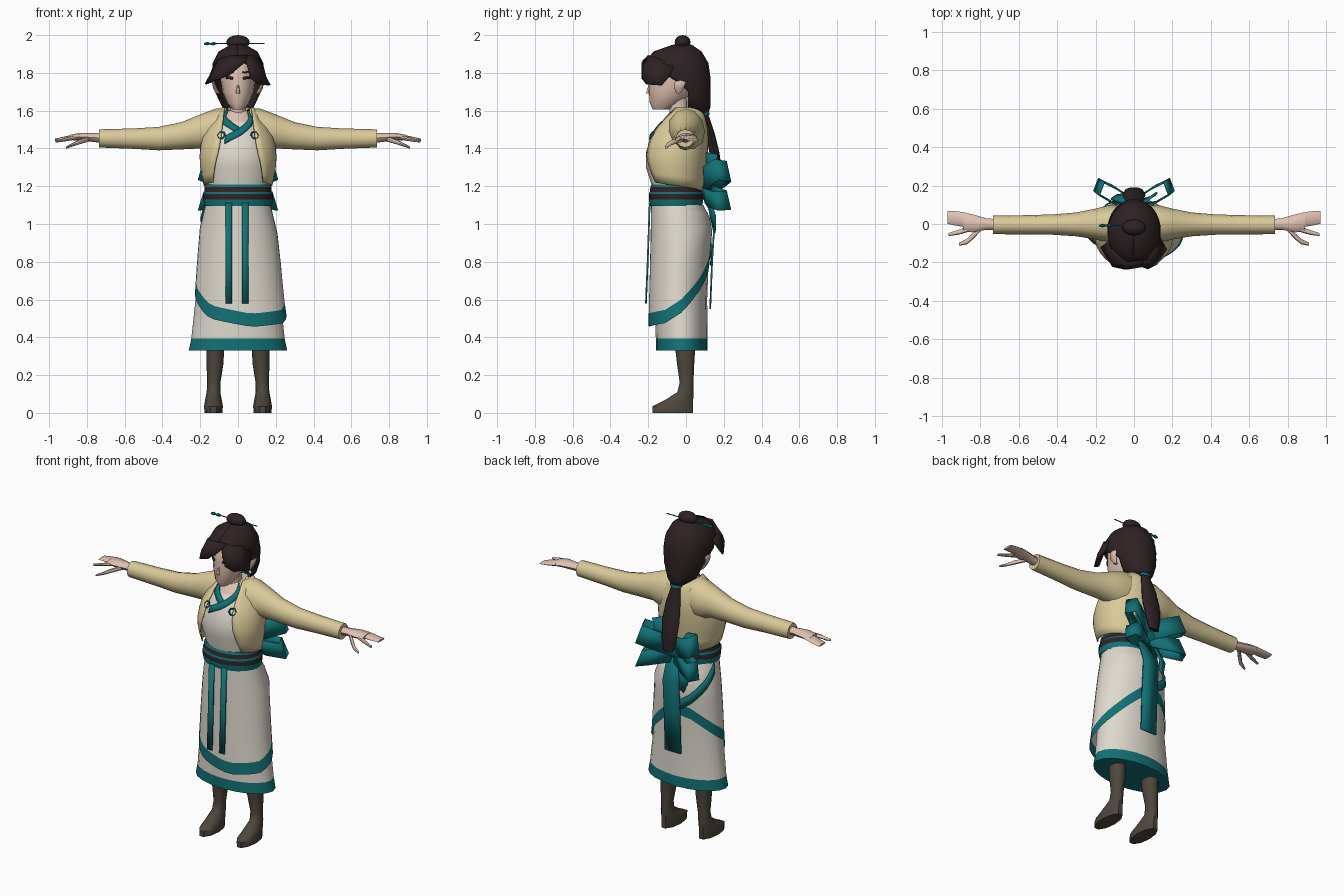
import bpy, bmesh
from math import sin, cos, asin, pi, radians
from mathutils import Vector

cube = bpy.data.objects.get("Cube")
if cube:
    bpy.data.objects.remove(cube)


def material(name, r, g, b):
    m = bpy.data.materials.new(name)
    m.diffuse_color = (r, g, b, 1)
    m.use_nodes = True
    bsdf = m.node_tree.nodes["Principled BSDF"]
    bsdf.inputs["Base Color"].default_value = (r, g, b, 1)
    bsdf.inputs["Roughness"].default_value = 0.9
    return m


CREAM = material("cream jacket", .70, .59, .32)
WHITE = material("off white cloth", .74, .70, .62)
TEAL = material("teal trim", .006, .165, .18)
HAIR = material("dark brown", .027, .016, .017)
SKIN = material("skin", .74, .54, .44)
BOOT = material("grey brown boots", .075, .062, .046)


def grid(name, rows, mats, closed=True, caps=False, thick=0, row_mat=None):
    """Skin a list of point rows; row_mat picks the material slot per row."""
    bm = bmesh.new()
    vs = [[bm.verts.new(p) for p in row] for row in rows]
    n = len(vs[0])
    for i in range(len(vs) - 1):
        for j in range(n if closed else n - 1):
            k = (j + 1) % n
            f = bm.faces.new((vs[i][j], vs[i][k], vs[i + 1][k], vs[i + 1][j]))
            f.material_index = row_mat(i) if row_mat else 0
    if caps:
        for row, i in ((vs[0], 0), (vs[-1], len(vs) - 2)):
            f = bm.faces.new(row)
            f.material_index = row_mat(i) if row_mat else 0
    bmesh.ops.recalc_face_normals(bm, faces=bm.faces)
    me = bpy.data.meshes.new(name)
    bm.to_mesh(me)
    bm.free()
    ob = bpy.data.objects.new(name, me)
    bpy.context.collection.objects.link(ob)
    for m in mats:
        me.materials.append(m)
    if thick:
        mod = ob.modifiers.new("thickness", "SOLIDIFY")
        mod.thickness, mod.offset = thick, 0
    bpy.ops.object.select_all(action="DESELECT")
    ob.select_set(True)
    bpy.context.view_layer.objects.active = ob
    bpy.ops.object.shade_smooth_by_angle(angle=radians(45))
    return ob


def lerp(table, t):
    """Piecewise linear lookup; each entry is (key, value, ...)."""
    if t <= table[0][0]:
        return table[0][1:]
    for lo, hi in zip(table, table[1:]):
        if t <= hi[0]:
            f = (t - lo[0]) / (hi[0] - lo[0])
            return [a + (b - a) * f for a, b in zip(lo[1:], hi[1:])]
    return table[-1][1:]


def on(profile, deg, z, off=0.0):
    """Point on a profile of (z, half width, front y, back y); 0 degrees is front."""
    rx, front, back = lerp(profile, z)
    a = radians(deg)
    return Vector(((rx + off) * sin(a),
                   (front + back) / 2 - ((back - front) / 2 + off) * cos(a), z))


def body(name, profile, mats, n=20, off=0.0, **kw):
    rows = [[on(profile, 360 * j / n, p[0], off) for j in range(n)] for p in profile]
    return grid(name, rows, mats, caps=True, **kw)


def band(name, profile, path, half, off, mat):
    """Painted strip following (degrees, z) points on a profile."""
    fine = [(p[0] + (q[0] - p[0]) * k / 4, p[1] + (q[1] - p[1]) * k / 4)
            for p, q in zip(path, path[1:]) for k in range(4)] + [path[-1]]
    rows = [[on(profile, a, z + s * half, off) for a, z in fine] for s in (-1, 1)]
    return grid(name, rows, [mat], closed=False, thick=.006)


def tube(name, stations, axis, mat, n=10):
    """Loft of ellipses (x, y, z, r1, r2) across the x or z axis."""
    rows = []
    for x, y, z, r1, r2 in stations:
        ring = []
        for j in range(n):
            c, s = r1 * cos(2 * pi * j / n), r2 * sin(2 * pi * j / n)
            ring.append((x, y + c, z + s) if axis == "x" else (x + c, y + s, z))
        rows.append(ring)
    return grid(name, rows, [mat], caps=True)


def flip(points, side):
    return [(p[0] * side,) + tuple(p[1:]) for p in points]


# Skirt with teal hem
skirt = [(.33, .26, -.16, .115), (.395, .247, -.16, .115), (.6, .225, -.165, .112),
         (.8, .212, -.17, .12), (.98, .197, -.175, .135), (1.06, .18, -.18, .115),
         (1.11, .165, -.18, .08)]
body("skirt", skirt, [WHITE, TEAL], row_mat=lambda i: int(i == 0))

# Wrapped overskirt with a slanting hem
hem = [(-180, .80), (-150, .77), (-110, .67), (-80, .61), (-35, .50), (15, .455),
       (60, .475), (90, .53), (130, .64), (180, .80)]
levels = (0, .3, .6, .8, 1)
rows = []
for i in range(len(levels) + 1):
    row = []
    for j in range(36):
        a = j * 10 - 180
        low = lerp(hem, a)[0]
        z = low if i == len(levels) else 1.1 + (low + .07 - 1.1) * levels[i]
        t = (1.1 - z) / .6
        row.append(on(skirt, a, z, .005 + .035 * t * max(0, cos(radians(a - 30)))))
    rows.append(row)
grid("overskirt", rows, [WHITE, TEAL], row_mat=lambda i: int(i == len(levels) - 1))
band("overskirt_back_edge", skirt, [(172, .81), (210, .9), (240, .99), (262, 1.07)], .03, .012, TEAL)

# Front ribbons and back sash tail
for name, x in (("right", -.048), ("left", .038)):
    rows = [[(x + s * .017, y, z) for s in (-1, 1)]
            for y, z in ((-.192, 1.11), (-.203, .8), (-.212, .58))]
    grid("front_ribbon_" + name, rows, [TEAL], closed=False, thick=.009)
rows = [[(s * .055, y, z) for s in (-1, 1)]
        for y, z in ((.1, 1.14), (.15, 1.0), (.138, .8), (.128, .55))]
grid("sash_tail", rows, [TEAL], closed=False, thick=.009)
grid("sash_short_tail", [[(-.03, .12, 1.16), (-.06, .11, 1.16)], [(-.06, .155, 1.04), (-.12, .13, 1.04)],
     [(-.06, .155, .97), (-.09, .15, .95)]], [TEAL], closed=False, thick=.009)

# Boots
for side, name in ((-1, "right"), (1, "left")):
    leg = [(.13, -.07, 0, .047, .112), (.13, -.07, .035, .05, .112), (.13, -.035, .07, .044, .077),
           (.13, -.003, .11, .036, .045), (.128, .003, .16, .035, .038),
           (.122, -.002, .26, .045, .048), (.12, -.005, .37, .048, .058)]
    tube("boot_" + name, flip(leg, side), "z", BOOT)

# Shirt, with bare skin at the neckline
torso = [(1.08, .16, -.17, .07), (1.2, .155, -.18, .065), (1.3, .175, -.212, .08),
         (1.38, .18, -.212, .09), (1.47, .16, -.18, .095), (1.54, .12, -.13, .09),
         (1.6, .06, -.08, .06)]
body("shirt", torso, [WHITE, SKIN], row_mat=lambda i: int(i == 5))
band("collar_over", torso, [(48, 1.585), (32, 1.54), (5, 1.49), (-24, 1.445)], .02, .006, TEAL)
band("collar_under", torso, [(-60, 1.6), (-45, 1.555), (-22, 1.53), (2, 1.495)], .018, .004, TEAL)

# Open jacket
opening = [(1.15, .14), (1.3, .125), (1.4, .10), (1.5, .085), (1.6, .075), (1.62, .07)]
rows = []
for i in range(9):
    row = []
    for j in range(25):
        u = j / 24
        low = 1.17 + .05 * abs(2 * u - 1)
        z = low + (1.615 - low) * i / 8
        start = asin(min(.95, lerp(opening, z)[0] / (lerp(torso, z)[0] + .022)))
        start = start * 180 / pi
        row.append(on(torso, start + (360 - 2 * start) * u, z, .022))
    rows.append(row)
grid("jacket", rows, [CREAM], closed=False, thick=.008)

for side, name in ((-1, "right"), (1, "left")):
    # Sleeves
    sleeve = [(.06, .0, 1.50, .09, .115), (.12, .0, 1.49, .10, .12), (.2, 0, 1.49, .08, .09),
              (.3, -.002, 1.467, .062, .072), (.42, -.003, 1.452, .053, .062),
              (.55, -.004, 1.452, .05, .054), (.735, -.005, 1.453, .048, .048)]
    tube("sleeve_" + name, flip(sleeve, side), "x", CREAM, 12)
    # Hands
    palm = [(.72, -.003, 1.455, .028, .026), (.77, 0, 1.458, .03, .023),
            (.84, .003, 1.462, .047, .02), (.89, .012, 1.458, .048, .014)]
    fingers = [(.87, .02, 1.46, .038, .014), (.92, .028, 1.452, .038, .011),
               (.97, .035, 1.445, .034, .006)]
    index = [(.86, -.025, 1.458, .015, .012), (.91, -.042, 1.448, .013, .01),
             (.965, -.055, 1.437, .008, .006)]
    thumb = [(.79, -.015, 1.45, .014, .014), (.84, -.065, 1.435, .016, .013),
             (.87, -.092, 1.422, .014, .01), (.91, -.105, 1.405, .008, .006)]
    for part, pts in (("palm", palm), ("fingers", fingers), ("index_finger", index), ("thumb", thumb)):
        tube(part + "_" + name, flip(pts, side), "x", SKIN, 8)
    # Jacket button ring
    bpy.ops.mesh.primitive_torus_add(major_segments=6, minor_segments=4, major_radius=.021,
                                     minor_radius=.005, location=(side * .088, -.18, 1.47),
                                     rotation=(radians(65), 0, side * radians(25)))
    ring = bpy.context.object
    ring.name = "button_ring_" + name
    ring.data.materials.append(TEAL)
    # Bow loops, upper and lower
    for part, tip, root, wide in (("upper", 1.29, 1.21, .055), ("lower", 1.12, 1.16, .05)):
        path = [(.0, .09), (.1, .105), (.195, .16), (.17, .225), (.1, .19), (0, .125)]
        rows = []
        for x, y in path:
            z = root + (tip - root) * x / .2
            rows.append([(side * (x - s * .015), y - s * .012, z + s * wide) for s in (-1, 1)])
        grid("bow_%s_%s" % (part, name), rows, [TEAL], closed=False, thick=.006)
grid("bow_top_leaf", [[(-.02, .1, 1.2), (.05, .13, 1.18)], [(.02, .1, 1.3), (.11, .15, 1.27)],
     [(.05, .1, 1.38), (.12, .165, 1.37)]], [TEAL], closed=False, thick=.008)
tube("bow_knot", [(-.035, .12, 1.18, .03, .04), (.035, .12, 1.18, .03, .04)], "x", TEAL, 8)

# Layered belt
belt = [(z, .172 + bulge, -.185 - bulge, .08 + bulge) for z, bulge in
        ((1.095, .006), (1.13, .012), (1.16, .012), (1.17, .006), (1.195, .004), (1.21, -.003))]
body("belt", belt, [TEAL, HAIR], row_mat=lambda i: int(i in (1, 3)))

# Neck and head
tube("neck", [(0, -.03, 1.52, .055, .06), (0, -.04, 1.6, .043, .05), (0, -.05, 1.68, .045, .055)],
     "z", SKIN)
head = [(1.605, .028, -.175, -.08), (1.64, .058, -.192, -.03), (1.70, .083, -.196, .04),
        (1.76, .092, -.2, .08), (1.84, .092, -.195, .08), (1.9, .06, -.15, .05)]
body("head", head, [SKIN], n=16)
tube("nose", [(0, -.2, 1.69, .012, .013), (0, -.193, 1.74, .005, .006)], "z", SKIN, 6)
for side, name in ((-1, "right"), (1, "left")):
    band("eye_" + name, head, [(side * 17, 1.772), (side * 40, 1.775)], .007, .002, HAIR)
    band("eyebrow_" + name, head, [(side * 15, 1.802), (side * 42, 1.807)], .004, .002, HAIR)
    ear = [(.105, -.04, 1.69, .012, .01), (.122, -.035, 1.72, .01, .028),
           (.13, -.03, 1.75, .008, .03), (.12, -.025, 1.775, .006, .01)]
    tube("ear_" + name, flip(ear, side), "z", SKIN, 8)

# Hair shell, open around the face
scalp = [(1.585, .03, .06, .115), (1.62, .08, -.06, .125), (1.70, .118, -.11, .125),
         (1.78, .135, -.19, .125), (1.85, .132, -.215, .115), (1.91, .1, -.17, .08),
         (1.945, .04, -.07, .03)]
face_gap = [(1.585, 70), (1.62, 75), (1.7, 92), (1.75, 82), (1.80, 60), (1.87, 0)]
rows = []
for z in (1.585, 1.62, 1.66, 1.70, 1.74, 1.78, 1.815, 1.85, 1.88, 1.91, 1.945):
    gap = lerp(face_gap, z)[0]
    rows.append([on(scalp, gap + (360 - 2 * gap) * j / 20, z) for j in range(21)])
rows.append([(0, -.02, 1.947)] * 21)
grid("hair", rows, [HAIR], closed=False, thick=.008)

# Swept fringe, one panel to each side of the parting
right_fringe = [
    [(.05, -.19, 1.89), (-.04, -.2, 1.89), (-.1, -.15, 1.87), (-.125, -.08, 1.84)],
    [(.045, -.22, 1.87), (-.03, -.232, 1.85), (-.11, -.2, 1.81), (-.145, -.1, 1.79)],
    [(.03, -.22, 1.85), (-.05, -.232, 1.785), (-.11, -.22, 1.765), (-.172, -.12, 1.74)]]
left_fringe = [
    [(.03, -.19, 1.89), (.07, -.19, 1.89), (.11, -.13, 1.87), (.13, -.06, 1.84)],
    [(.04, -.22, 1.86), (.08, -.225, 1.83), (.125, -.17, 1.8), (.145, -.09, 1.78)],
    [(.045, -.22, 1.845), (.07, -.232, 1.77), (.115, -.21, 1.74), (.168, -.13, 1.735)]]
grid("fringe_right", right_fringe, [HAIR], closed=False, thick=.01)
grid("fringe_left", left_fringe, [HAIR], closed=False, thick=.01)

# Ponytail, its tie, the bun and the hairpin
tube("ponytail", [(0, .095, 1.62, .04, .025), (0, .1, 1.58, .03, .02), (0, .128, 1.48, .05, .025),
                  (0, .15, 1.38, .06, .028), (0, .168, 1.28, .052, .024), (0, .175, 1.2, .035, .016)],
     "z", HAIR)
tube("hair_tie", [(0, .098, 1.578, .038, .028), (0, .096, 1.595, .038, .028)], "z", TEAL)
bpy.ops.mesh.primitive_uv_sphere_add(segments=12, ring_count=8, radius=1, location=(0, -.018, 1.963))
bun = bpy.context.object
bun.name = "hair_bun"
bun.scale = (.062, .042, .037)
bun.data.materials.append(HAIR)
bpy.ops.object.shade_smooth_by_angle(angle=radians(45))
tube("hairpin", [(-.13, -.008, 1.955, .003, .003), (.14, -.008, 1.956, .003, .003)], "x", TEAL, 6)
for x in (-.163, -.13):
    tube("hairpin_leaf", [(x - .018, -.008, 1.953, .004, .004), (x, -.008, 1.955, .01, .011),
                          (x + .018, -.008, 1.955, .003, .003)], "x", TEAL, 6)
